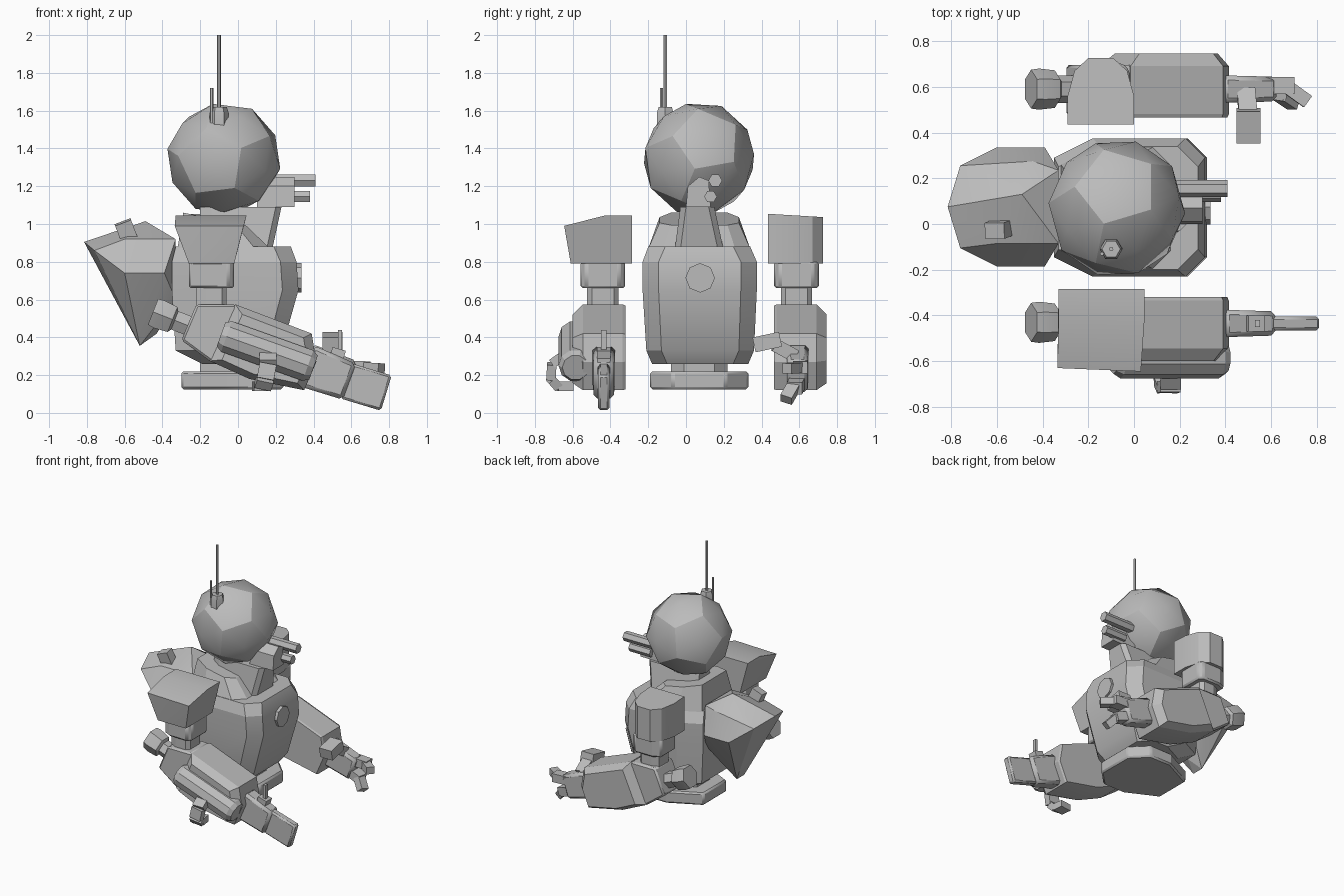
import bpy
import bmesh
from math import cos, sin, tau, radians
from mathutils import Vector, Matrix

default_cube = bpy.data.objects.get("Cube")
if default_cube:
    bpy.data.objects.remove(default_cube, do_unlink=True)

grey = bpy.data.materials.new("plain_grey")
grey.use_nodes = True
grey.diffuse_color = (0.5, 0.5, 0.5, 1)
grey.node_tree.nodes["Principled BSDF"].inputs["Base Color"].default_value = grey.diffuse_color

AXIS_X, AXIS_Y = Vector((1, 0, 0)), Vector((0, 1, 0))


def finish(name, bm, bevel=0, smooth_angle=20):
    """Turn a bmesh into a named, shaded object."""
    bmesh.ops.recalc_face_normals(bm, faces=bm.faces)
    mesh = bpy.data.meshes.new(name)
    bm.to_mesh(mesh)
    bm.free()
    mesh.materials.append(grey)
    if smooth_angle:
        mesh.shade_smooth()
        mesh.set_sharp_from_angle(angle=radians(smooth_angle))
    obj = bpy.data.objects.new(name, mesh)
    bpy.context.collection.objects.link(obj)
    if bevel:
        modifier = obj.modifiers.new("chamfer", "BEVEL")
        modifier.width = bevel
        modifier.segments = 1


def loft(name, rings, bevel=0):
    """Skin a stack of rings that all have the same point count."""
    bm = bmesh.new()
    rows = [[bm.verts.new(p) for p in ring] for ring in rings]
    count = len(rows[0])
    for low, high in zip(rows, rows[1:]):
        for i in range(count):
            j = (i + 1) % count
            bm.faces.new((low[i], low[j], high[j], high[i]))
    bm.faces.new(rows[0])
    bm.faces.new(rows[-1])
    finish(name, bm, bevel)


def hull(name, points):
    bm = bmesh.new()
    for p in points:
        bm.verts.new(p)
    bmesh.ops.convex_hull(bm, input=bm.verts)
    loose = [v for v in bm.verts if not v.link_faces]
    bmesh.ops.delete(bm, geom=loose, context="VERTS")
    bmesh.ops.dissolve_limit(bm, angle_limit=radians(2), verts=bm.verts, edges=bm.edges)
    finish(name, bm)


def octagon(x0, x1, y0, y1, z, cut, slope=0):
    """Chamfered rectangle, cut deeper at the back; slope lowers the front."""
    b = cut * 2
    pts = [(x0 + b, y0), (x1 - cut, y0), (x1, y0 + cut), (x1, y1 - cut),
           (x1 - cut, y1), (x0 + b, y1), (x0, y1 - cut), (x0, y0 + cut)]
    return [(x, y, z - slope * (x - x0)) for x, y in pts]


def tube(name, start, end, profile, sides=6):
    """Turned part along an axis; profile is (fraction along, radius)."""
    start, end = Vector(start), Vector(end)
    turn = (end - start).to_track_quat("Z", "Y")
    rings = []
    for t, r in profile:
        ring = [turn @ Vector((r * cos(tau * i / sides), r * sin(tau * i / sides), 0))
                for i in range(sides)]
        rings.append([p + start.lerp(end, t) for p in ring])
    loft(name, rings)


def rod(name, start, end, radius, sides=6):
    tube(name, start, end, [(0, radius), (1, radius)], sides)


def beam(name, start, end, width, height, side=AXIS_Y, taper=1, bevel=0):
    """Rectangular bar between two points, width measured along side."""
    start, end = Vector(start), Vector(end)
    up = (end - start).cross(side).normalized()
    across = up.cross(end - start).normalized()
    loft(name, [[c + across * (width * k * a / 2) + up * (height * k * b / 2)
                 for a, b in ((-1, -1), (1, -1), (1, 1), (-1, 1))]
                for c, k in ((start, 1), (end, taper))], bevel)


def prism(name, outline, slices, bevel=0):
    """Side outline pushed along y; each slice is (y, scale about its middle)."""
    mid_x = sum(x for x, z in outline) / len(outline)
    mid_z = sum(z for x, z in outline) / len(outline)
    loft(name, [[(mid_x + (x - mid_x) * k, y, mid_z + (z - mid_z) * k) for x, z in outline]
                for y, k in slices], bevel)


def ico_points(radius, centre):
    bm = bmesh.new()
    bmesh.ops.create_icosphere(bm, subdivisions=1, radius=radius)
    points = [v.co + Vector(centre) for v in bm.verts]
    bm.free()
    return points


# Head: rounded ball of twelve smooth pentagonal panels
bm = bmesh.new()
bmesh.ops.create_icosphere(bm, subdivisions=1, radius=1)
for centre in [f.calc_center_median().normalized() for f in bm.faces]:
    bm.verts.new(centre)
bmesh.ops.delete(bm, geom=bm.edges[:], context="EDGES_FACES")
bmesh.ops.convex_hull(bm, input=bm.verts)
for edge in bm.edges:
    edge.smooth = not all(len(v.link_edges) == 6 for v in edge.verts)
bm.transform(Matrix.Translation((-0.075, 0.069, 1.345))
             @ Matrix.Rotation(-0.4, 4, "X") @ Matrix.Scale(0.304, 4))
for face in bm.faces:
    face.smooth = True
finish("head", bm, smooth_angle=0)

# Antennas
tube("antenna_base", (-0.1, -0.11, 1.5), (-0.1, -0.11, 1.62),
     [(0, 0.05), (0.75, 0.05), (1, 0.04)])
rod("long_antenna", (-0.1, -0.11, 1.6), (-0.1, -0.11, 2), 0.01)
rod("short_antenna", (-0.14, -0.13, 1.52), (-0.14, -0.13, 1.72), 0.009)

# Snout with two sensor tubes
hull("snout", [(x, y, z) for x in (0.1, 0.3)
               for y, z in ((0, 1.09), (0.01, 1.2), (0.07, 1.25), (0.12, 1.23), (0.13, 1.09))])
rod("upper_sensor", (0.15, 0.155, 1.23), (0.41, 0.155, 1.23), 0.037)
rod("lower_sensor", (0.2, 0.13, 1.145), (0.38, 0.13, 1.145), 0.034)

# Neck, torso, waist and base
loft("neck", [octagon(-0.2, 0.18, -0.06, 0.2, 0.86, 0.03),
              octagon(-0.2, 0.23, -0.03, 0.15, 1.09, 0.03)])
loft("torso", [octagon(-0.19, 0.18, -0.18, 0.33, 0.26, 0.08),
               octagon(-0.33, 0.23, -0.21, 0.36, 0.33, 0.08),
               octagon(-0.35, 0.32, -0.23, 0.375, 0.65, 0.085),
               octagon(-0.35, 0.31, -0.23, 0.375, 0.8, 0.085),
               octagon(-0.33, 0.28, -0.2, 0.34, 0.88, 0.09)])
loft("collar", [octagon(-0.32, 0.17, -0.2, 0.34, 0.87, 0.08),
                octagon(-0.29, 0.04, -0.14, 0.28, 1.06, 0.06, 0.2)])
loft("waist", [octagon(-0.2, 0.14, -0.08, 0.22, z, 0.07) for z in (0.2, 0.28)])
loft("base", [octagon(-0.3, 0.24, -0.19, 0.33, z, 0.12) for z in (0.125, 0.22)], 0.012)
rod("chest_disc", (0.26, 0.075, 0.715), (0.335, 0.075, 0.715), 0.078, 8)

# Back pod: gem shape, widest at mid height, with a domed cap and a low tip
pod_side = [(-0.76, 0.18, 0.86), (-0.6, 0.26, 0.74), (-0.39, 0.26, 0.74),
            (-0.33, 0.16, 0.92), (-0.6, 0.16, 0.92), (-0.33, 0.15, 0.6), (-0.52, 0.045, 0.355)]
hull("back_pod", [(x, 0.075 + flip * y, z) for x, y, z in pod_side for flip in (-1, 1)]
     + [(-0.815, 0.075, 0.905), (-0.43, 0.075, 0.42)]
     + ico_points(0.17, (-0.49, 0.13, 0.845)))
beam("pod_vent", (-0.56, -0.01, 0.88), (-0.61, -0.03, 1.01), 0.07, 0.09)

# Shoulder guards
hull("right_shoulder_guard",
     [(-0.335, -0.63, 0.99), (0.03, -0.645, 0.99), (-0.33, -0.43, 1.045), (0.045, -0.43, 1.045),
      (-0.33, -0.285, 1.045), (0.045, -0.285, 1.045)]
     + [(x, y, 0.79) for x in (-0.26, -0.02) for y in (-0.61, -0.285)])
arch = [(-0.29, 0.435), (0, 0.435), (0, 0.56), (-0.03, 0.67), (-0.09, 0.725),
        (-0.2, 0.725), (-0.26, 0.67), (-0.29, 0.56)]
loft("left_shoulder_guard", [[(x, y, 0.79) for x, y in arch],
                             [(x, y, 1.08 - y * 0.06) for x, y in arch]])

# Arms share one layout; the outer side of each forearm is chamfered
elbow = [(-0.22, 0.575), (-0.015, 0.575), (0.1, 0.4), (0, 0.22), (-0.15, 0.275), (-0.3, 0.385)]
forearm = [(-0.015, 0.575), (0.39, 0.42), (0.415, 0.27), (0.35, 0.12), (0.06, 0.18), (-0.15, 0.275)]
for side, out, y, cuff_y in (("right", -1, -0.46, -0.43), ("left", 1, 0.605, 0.59)):
    arm_y = y - out * 0.02
    loft(side + "_upper_arm", [octagon(-0.26, -0.02, arm_y - 0.118, arm_y + 0.118, z, 0.03)
                               for z in (0.66, 0.8)], 0.012)
    loft(side + "_elbow_post", [octagon(-0.22, -0.06, arm_y - 0.083, arm_y + 0.083, z, 0.025)
                                for z in (0.54, 0.67)])
    prism(side + "_elbow", elbow, [(y - out * 0.13, 1), (y + out * 0.09, 1)], 0.012)
    prism(side + "_forearm", forearm,
          [(y - out * 0.14, 0.97), (y - out * 0.125, 1), (y + out * 0.085, 1), (y + out * 0.14, 0.8)])
    tube(side + "_elbow_cuff", (-0.22, cuff_y, 0.445), (-0.45, cuff_y, 0.535),
         [(0, 0.06), (0.5, 0.06), (0.55, 0.082), (0.85, 0.09), (1, 0.085)])

# Right arm tool: side canister, hook and muzzle
tube("side_canister", (-0.09, -0.585, 0.415), (0.4, -0.585, 0.24),
     [(0, 0.07), (0.06, 0.09), (0.94, 0.09), (1, 0.07)], 10)
hook = [(0.16, -0.64, 0.31), (0.16, -0.71, 0.26), (0.145, -0.715, 0.18),
        (0.13, -0.68, 0.14), (0.12, -0.6, 0.14)]
for start, end in zip(hook, hook[1:]):
    beam("canister_hook", start, end, 0.09, 0.05, AXIS_X)
beam("muzzle_neck", (0.36, -0.435, 0.25), (0.59, -0.435, 0.165), 0.12, 0.23, taper=0.88, bevel=0.02)
beam("muzzle", (0.57, -0.435, 0.17), (0.785, -0.435, 0.105), 0.06, 0.195, bevel=0.012)
beam("front_sight", (0.54, -0.435, 0.25), (0.54, -0.435, 0.44), 0.03, 0.02)
beam("sight_block", (0.49, -0.435, 0.31), (0.56, -0.435, 0.29), 0.07, 0.08)

# Left hand: wrist, two jointed fingers and a thumb
beam("left_wrist", (0.36, 0.59, 0.27), (0.6, 0.59, 0.19), 0.12, 0.2, taper=0.9, bevel=0.02)
beam("upper_finger", (0.56, 0.605, 0.245), (0.7, 0.605, 0.24), 0.075, 0.065)
beam("upper_fingertip", (0.67, 0.6, 0.24), (0.76, 0.535, 0.235), 0.06, 0.055)
beam("lower_finger", (0.56, 0.59, 0.16), (0.66, 0.575, 0.13), 0.08, 0.065)
beam("lower_fingertip", (0.64, 0.57, 0.14), (0.7, 0.53, 0.07), 0.065, 0.055)
beam("thumb_base", (0.49, 0.58, 0.3), (0.5, 0.47, 0.36), 0.08, 0.07, AXIS_X)
beam("thumb_tip", (0.5, 0.5, 0.39), (0.5, 0.36, 0.36), 0.105, 0.08, AXIS_X)
